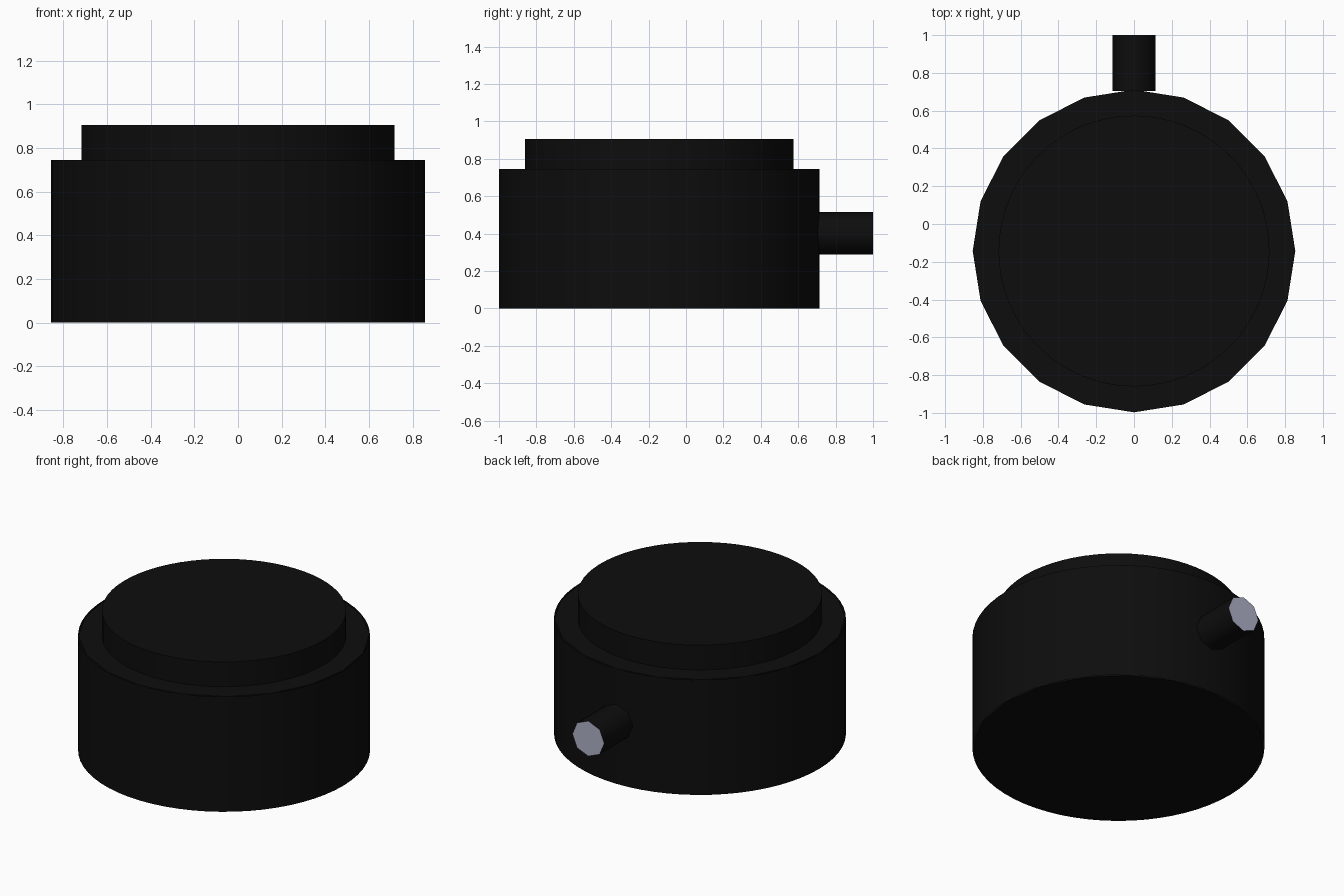
import bpy, math
from mathutils import Matrix

cube = bpy.data.objects.get("Cube")
if cube:
    bpy.data.objects.remove(cube, do_unlink=True)


def material(name, colour):
    m = bpy.data.materials.new(name)
    m.use_nodes = True
    m.diffuse_color = colour
    m.node_tree.nodes["Principled BSDF"].inputs["Base Color"].default_value = colour
    return m


black = material("matte_black", (0.004, 0.004, 0.004, 1))
silver = material("pale_silver", (0.42, 0.44, 0.57, 1))
CENTRE_Y = -0.143


def cylinder(name, sides, radius, start, end, mats, y=CENTRE_Y, z=0.0, along_y=False, fill='NGON', smooth=40):
    """Cylinder from start to end along z, or along y."""
    bpy.ops.mesh.primitive_cylinder_add(vertices=sides, radius=radius,
                                        depth=end - start, end_fill_type=fill)
    obj = bpy.context.object
    obj.name = name
    mid = (start + end) / 2
    if along_y:
        obj.data.transform(Matrix.Translation((0, mid, z)) @ Matrix.Rotation(-math.pi / 2, 4, 'X'))
    else:
        obj.data.transform(Matrix.Translation((0, y, mid)))
    for m in mats:
        obj.data.materials.append(m)
    bpy.ops.object.shade_smooth_by_angle(angle=math.radians(smooth))
    return obj


# Main body: coarse core inside a rounder open sleeve
cylinder("body_core", 20, 0.854, 0, 0.745, [black])
cylinder("body_sleeve", 64, 0.857, 0, 0.745, [black], fill='NOTHING')

# Raised round cap
cylinder("top_cap", 64, 0.717, 0.70, 0.905, [black])

# Rear peg with a pale end face
peg = cylinder("rear_peg", 8, 0.114, 0.705, 1.0, [black, silver], z=0.402, along_y=True, smooth=50)
for face in peg.data.polygons:
    if face.normal.y > 0.9:
        face.material_index = 1
